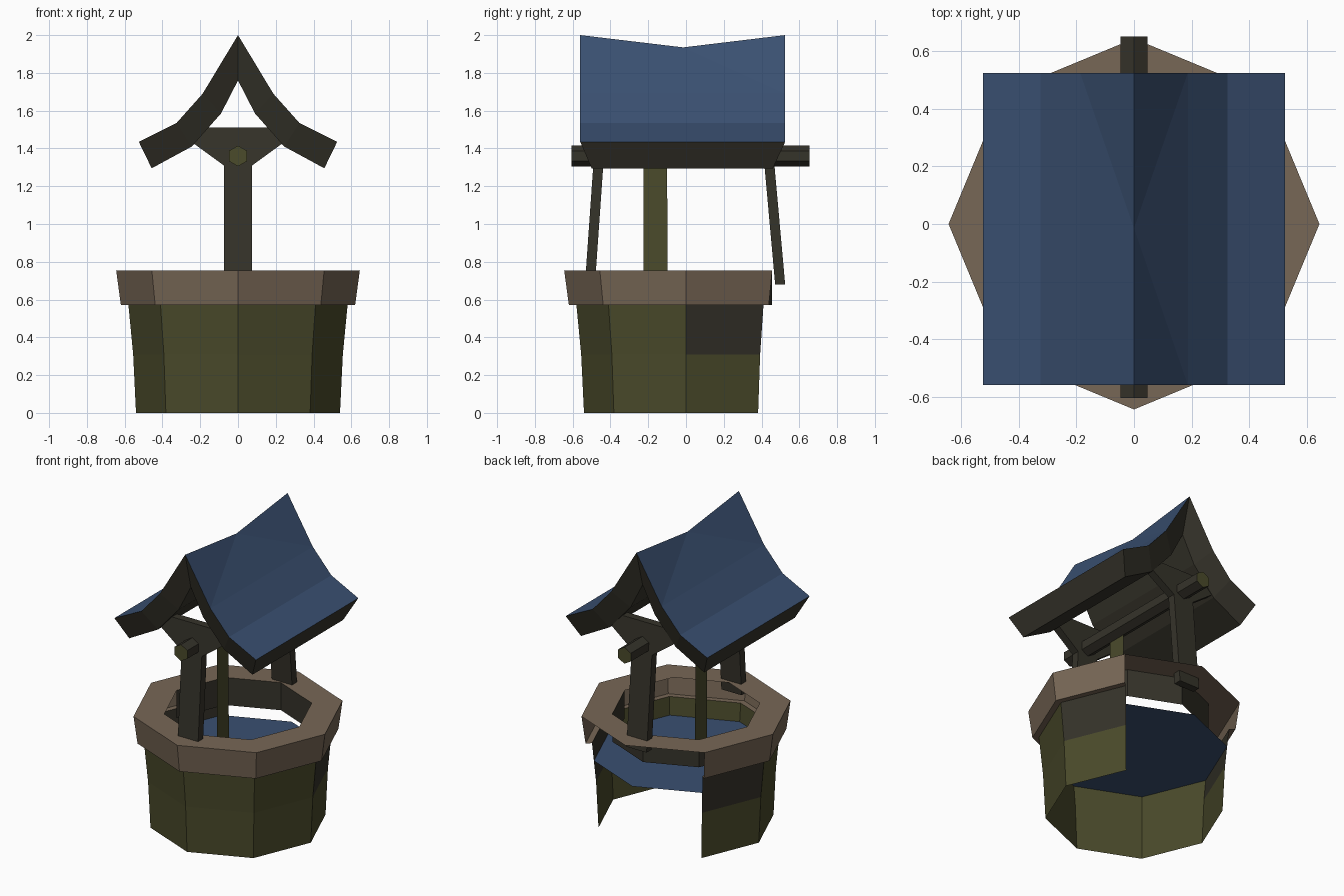
import bpy, bmesh, math

if "Cube" in bpy.data.objects:
    bpy.data.objects.remove(bpy.data.objects["Cube"])


def material(name, rgb):
    m = bpy.data.materials.new(name)
    m.diffuse_color = (*rgb, 1)
    m.use_nodes = True
    m.node_tree.nodes["Principled BSDF"].inputs["Base Color"].default_value = m.diffuse_color
    return m


OLIVE = material("olive_stone", (0.069, 0.069, 0.024))
DARK = material("dark_timber", (0.036, 0.033, 0.023))
BROWN = material("brown_rim", (0.185, 0.135, 0.092))
BLUE = material("blue_tile", (0.042, 0.080, 0.165))


def build(name, verts, faces, mats, rule=None, closed=True):
    """Make a flat shaded mesh; rule(face) picks a material index."""
    bm = bmesh.new()
    vs = [bm.verts.new(v) for v in verts]
    for f in faces:
        bm.faces.new([vs[i] for i in f])
    if closed:
        bmesh.ops.recalc_face_normals(bm, faces=bm.faces)
    bm.normal_update()
    if rule:
        for f in bm.faces:
            f.material_index = rule(f)
    loose = [v for v in bm.verts if not v.link_faces]
    bmesh.ops.delete(bm, geom=loose, context='VERTS')
    me = bpy.data.meshes.new(name)
    bm.to_mesh(me)
    bm.free()
    for m in mats:
        me.materials.append(m)
    ob = bpy.data.objects.new(name, me)
    bpy.context.collection.objects.link(ob)
    return ob


def ring(name, profile, segments, mats, rule=None):
    """Sweep an (r, z) profile round chosen sides of an octagon."""
    verts = [(r * math.cos(k * math.pi / 4), r * math.sin(k * math.pi / 4), z)
             for r, z in profile for k in range(8)]
    faces = [(8 * j + k, 8 * j + (k + 1) % 8, 8 * j + 8 + (k + 1) % 8, 8 * j + 8 + k)
             for j in range(len(profile) - 1) for k in segments]
    return build(name, verts, faces, mats, rule, closed=False)


def slab(name, outline, y_at, mats, thick):
    """Extrude an (x, z) outline along y, leaning by y_at(z)."""
    n = len(outline)
    verts = [(x, y_at(z), z) for x, z in outline]
    verts += [(x, y_at(z) + thick, z) for x, z in outline]
    faces = [tuple(range(n)), tuple(range(n, 2 * n))]
    faces += [(i, (i + 1) % n, n + (i + 1) % n, n + i) for i in range(n)]
    return build(name, verts, faces, mats)


# Well wall: open at the back, dark upper panels beside the opening
FRONT_AND_SIDES = [0, 3, 4, 5, 6, 7]
ring("well_wall", [(0.54, 0), (0.555, 0.31), (0.58, 0.57)], FRONT_AND_SIDES, [OLIVE, DARK],
     lambda f: int(f.calc_center_median().y > 0.05 and f.calc_center_median().z > 0.31))

# Rim: skirt on front and sides, full top, inner lining on the back half
ring("rim_skirt", [(0.58, 0.57), (0.62, 0.57), (0.645, 0.755)], FRONT_AND_SIDES, [BROWN])
ring("rim_top", [(0.645, 0.755), (0.455, 0.755)], range(8), [BROWN])
ring("rim_lining", [(0.455, 0.755), (0.455, 0.57)], range(4), [DARK])

# Water surface
build("water", [(0.568 * math.cos(k * math.pi / 4), 0.568 * math.sin(k * math.pi / 4), 0.45)
                for k in range(8)], [tuple(range(8))], [BLUE], closed=False)

# Leaning posts with spreading brackets
half = [(0.075, 0.68), (0.075, 1.31), (0.24, 1.43), (0.16, 1.51)]
post = half + [(-x, z) for x, z in reversed(half)]
slab("front_post", post, lambda z: -0.535 + 0.07 * (z - 0.68), [DARK], 0.053)
slab("back_post", post, lambda z: 0.472 - 0.09 * (z - 0.68), [DARK], 0.053)

# Hexagonal winding rod with olive ends
hexagon = [(0.055 * math.sin(k * math.pi / 3), 1.36 + 0.055 * math.cos(k * math.pi / 3))
           for k in range(6)]
rod = slab("winding_rod", hexagon, lambda z: -0.605, [DARK, OLIVE], 1.258)
for p in rod.data.polygons:
    p.material_index = int(abs(p.normal.y) > 0.9)

# Flat rope hanging into the water
build("rope", [(0, -0.225, 1.36), (0, -0.225, 0.44), (0, -0.097, 0.44), (0, -0.1, 1.36)],
      [(0, 1, 2, 3)], [OLIVE], closed=False)

# Roof: curved profile with thick slanted gable ends and a sagging ridge
outer = [(-0.525, 1.435), (-0.325, 1.535), (-0.187, 1.69), (0, 2.0)]
inner = [(-0.457, 1.295), (-0.245, 1.41), (-0.09, 1.585), (0, 1.76)]
rows = []
for prof, y0, y1 in ((outer, -0.56, 0.525), (inner, -0.50, 0.46)):
    full = prof + [(-x, z) for x, z in reversed(prof[:-1])]
    for y in (y0, y1):
        rows += [(x, y, z) for x, z in full]
OF, OB, IF, IB, MID = 0, 7, 14, 21, 28
faces = []
tiles = 0
for i in range(6):
    if i in (2, 3):
        a = 2 if i == 2 else 4
        faces += [(OF + a, OF + 3, MID), (OF + a, MID, OB + a), (OB + a, MID, OB + 3)]
    else:
        faces.append((OF + i, OF + i + 1, OB + i + 1, OB + i))
tiles = len(faces)
for i in range(6):
    faces.append((IF + i, IF + i + 1, IB + i + 1, IB + i))
    faces.append((OF + i, OF + i + 1, IF + i + 1, IF + i))
    faces.append((OB + i, OB + i + 1, IB + i + 1, IB + i))
for e in (0, 6):
    faces.append((OF + e, OB + e, IB + e, IF + e))
build("roof", rows + [(0, -0.015, 1.935)], faces, [BLUE, DARK],
      lambda f: int(f.index >= tiles if f.index >= 0 else 0))
for n, p in enumerate(bpy.data.objects["roof"].data.polygons):
    p.material_index = 0 if n < tiles else 1
